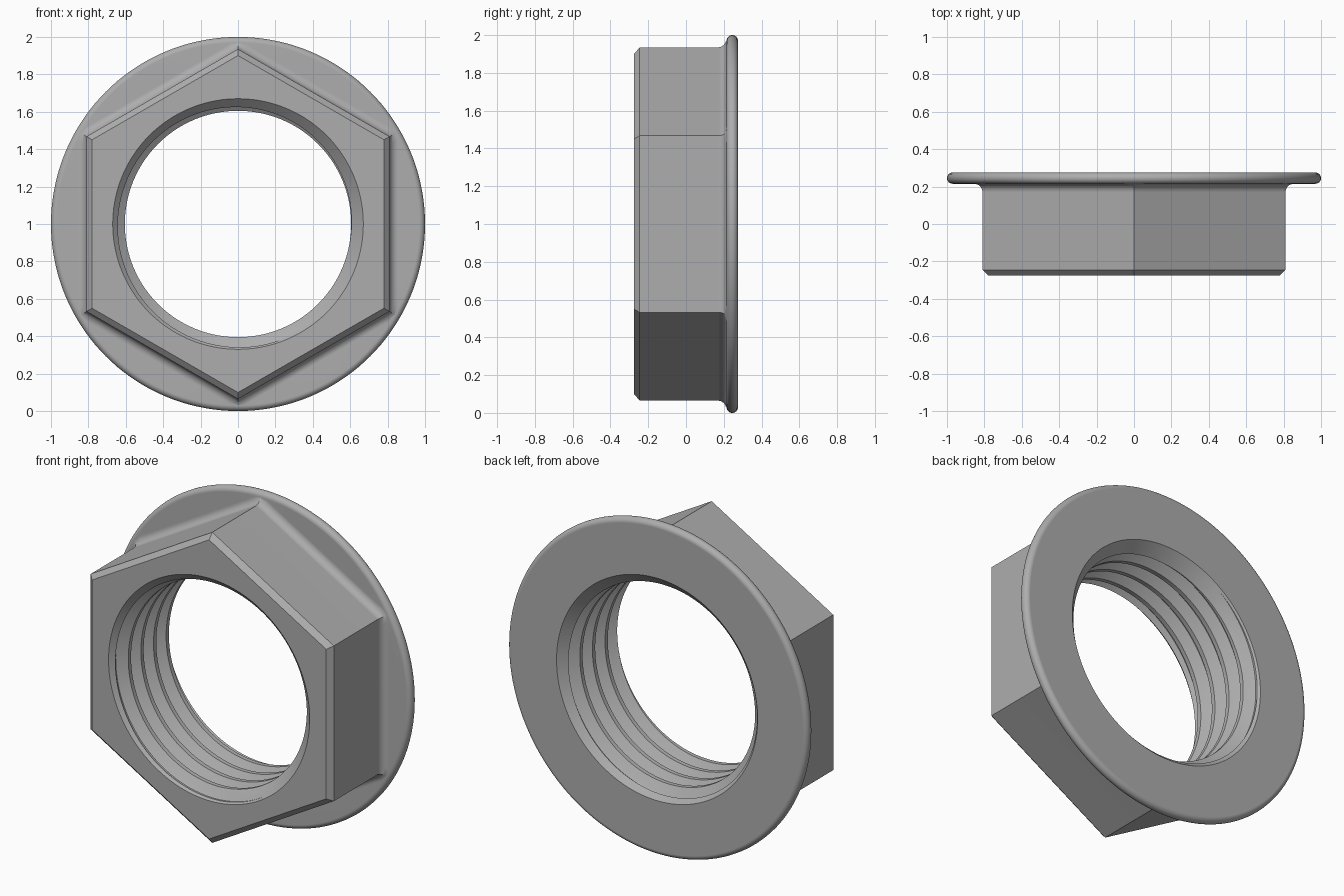
import bpy, bmesh
from math import sin, cos, pi, radians

cube = bpy.data.objects.get("Cube")
if cube:
    bpy.data.objects.remove(cube)

SIDES = 144            # steps around the axis, a multiple of six
HALF = 0.275           # half the nut depth
FLANGE = 0.215         # front plane of the flange
APOTHEM, PITCH = 0.81, 0.12
CREST, ROOT, MOUTH = 0.605, 0.66, 0.67

steel = bpy.data.materials.new("steel grey")
steel.use_nodes = True
grey = (0.42, 0.42, 0.42, 1)
steel.diffuse_color = grey
steel.node_tree.nodes["Principled BSDF"].inputs["Base Color"].default_value = grey


def make_object(name, bm):
    bmesh.ops.recalc_face_normals(bm, faces=bm.faces)
    mesh = bpy.data.meshes.new(name)
    bm.to_mesh(mesh)
    bm.free()
    mesh.materials.append(steel)
    obj = bpy.data.objects.new(name, mesh)
    bpy.context.collection.objects.link(obj)
    return obj


def point(r, a, y):
    return (r * cos(a), y, 1 + r * sin(a))


def hexagon(apothem, limit=2.0):
    # radius of a hexagon with corners at top and bottom
    def radius(a):
        return min(apothem / cos((a + pi / 6 - pi / 2 + pi / 6) % (pi / 3) - pi / 6), limit)
    return radius


def circle(r):
    return lambda a: r


def loft(name, rings):
    # closed solid through (radius function, y) rings around the axis
    bm = bmesh.new()
    loops = []
    for radius, y in rings:
        angles = [pi / 2 + 2 * pi * j / SIDES for j in range(SIDES)]
        loops.append([bm.verts.new(point(radius(a), a, y)) for a in angles])
    for p, q in zip(loops, loops[1:]):
        for j in range(SIDES):
            k = (j + 1) % SIDES
            bm.faces.new((p[j], p[k], q[k], q[j]))
    bm.faces.new(loops[0])
    bm.faces.new(loops[-1])
    return make_object(name, bm)


# Hexagon body with front chamfer, filleted into a round-edged flange
fillet, rim = 0.045, (HALF - FLANGE) / 2
rings = [(hexagon(APOTHEM - 0.03), -HALF), (hexagon(APOTHEM), -HALF + 0.03)]
for i in range(9):
    t = i / 8 * pi / 2
    rings.append((hexagon(APOTHEM + fillet * (1 - cos(t)), 0.968),
                  FLANGE - fillet * (1 - sin(t))))
for i in range(13):
    t = i / 12 * pi
    rings.append((circle(1 - rim + rim * sin(t)), FLANGE + rim - rim * cos(t)))
nut = loft("flange_nut", rings)


# Helical core that cuts the right-hand thread
def thread_cutter():
    bm = bmesh.new()
    profile = [(0, CREST), (0.22, CREST), (0.5, ROOT - 0.006), (0.56, ROOT),
               (0.66, ROOT), (0.72, ROOT - 0.006)]
    n, turns = len(profile), 8
    grid = {}
    for row in range(turns * n + 1):
        frac, r = profile[row % n]
        y = -0.48 + PITCH * (row // n + frac)
        for j in range(SIDES):
            a = -2 * pi * j / SIDES
            grid[row, j] = bm.verts.new(point(r, a, y + PITCH * j / SIDES))
    for row in range(turns * n, (turns + 1) * n + 1):   # last turn closes the seam
        if (row, 0) not in grid:
            frac, r = profile[row % n]
            grid[row, 0] = bm.verts.new(point(r, 0, -0.48 + PITCH * (row // n + frac)))
    for row in range(turns * n):
        for j in range(SIDES):
            if j < SIDES - 1:
                p, q = grid[row, j + 1], grid[row + 1, j + 1]
            else:
                p, q = grid[row + n, 0], grid[row + n + 1, 0]
            bm.faces.new((grid[row, j], p, q, grid[row + 1, j]))
    # cap each helical end with a fan
    border = [e for e in bm.edges if e.is_boundary]
    for end in (-1, 1):
        hub = bm.verts.new((0, end * 0.55, 1))
        for e in border:
            if e.verts[0].co.y * end > 0:
                bm.faces.new((e.verts[0], e.verts[1], hub))
    return make_object("thread_cutter", bm)


def countersink(name, end):
    return loft(name, [(circle(MOUTH - 0.1), end * (HALF - 0.1)),
                       (circle(MOUTH + 0.1), end * (HALF + 0.1))])


# Cut the threaded bore and a countersink at each mouth
bpy.context.view_layer.objects.active = nut
for cutter in (thread_cutter(), countersink("front_countersink", -1),
               countersink("back_countersink", 1)):
    cutter.hide_render = True
    cut = nut.modifiers.new("cut", 'BOOLEAN')
    cut.operation, cut.solver, cut.object = 'DIFFERENCE', 'EXACT', cutter
    bpy.ops.object.modifier_apply(modifier=cut.name)
    bpy.data.objects.remove(cutter)

# Smooth curves, crisp edges
bpy.ops.object.select_all(action='DESELECT')
nut.select_set(True)
bpy.ops.object.shade_smooth_by_angle(angle=radians(28))
weighted = nut.modifiers.new("weighted normals", 'WEIGHTED_NORMAL')
weighted.keep_sharp = True
